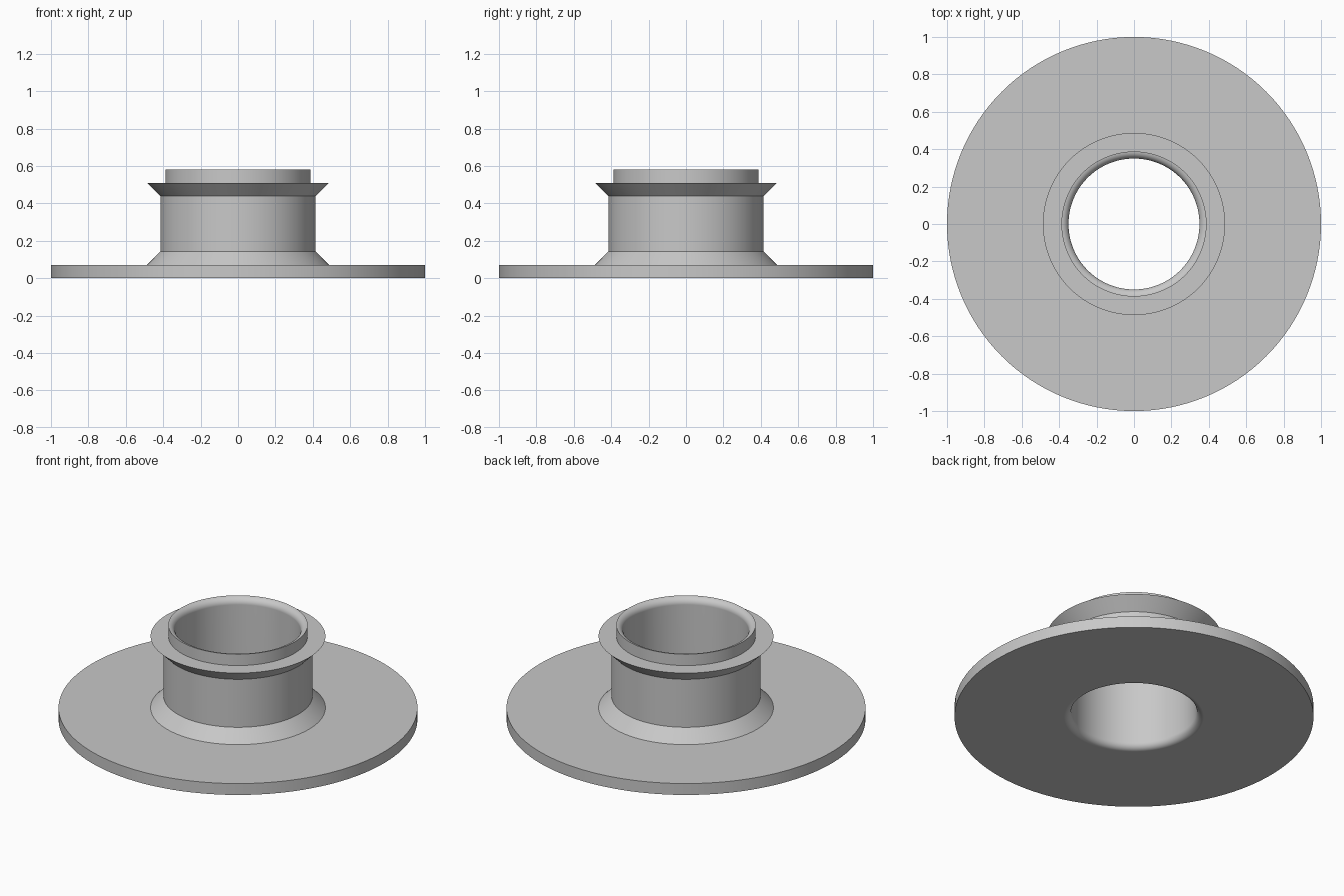
import bpy
import bmesh
from math import sin, cos, pi, radians

if "Cube" in bpy.data.objects:
    bpy.data.objects.remove(bpy.data.objects["Cube"], do_unlink=True)

SEGMENTS = 128
HEIGHT = 0.58
BORE = 0.35
FILLET = 0.04

# Plain metal colour
metal = bpy.data.materials.new("grey metal")
metal.use_nodes = True
colour = (0.58, 0.58, 0.58, 1)
metal.diffuse_color = colour
metal.node_tree.nodes["Principled BSDF"].inputs["Base Color"].default_value = colour


def fillet(z, start, end, steps=8):
    """Quarter round between the bore and a flat end."""
    angles = [start + (end - start) * i / steps for i in range(steps + 1)]
    return [(BORE + FILLET + FILLET * cos(a), z + FILLET * sin(a)) for a in angles]


def lathe(name, profile):
    """Revolve a closed (radius, z) profile around the vertical axis."""
    bm = bmesh.new()
    verts = [bm.verts.new((r, 0, z)) for r, z in profile]
    edges = [bm.edges.new((v, verts[i - 1])) for i, v in enumerate(verts)]
    bmesh.ops.spin(bm, geom=verts + edges, cent=(0, 0, 0), axis=(0, 0, 1),
                   angle=2 * pi, steps=SEGMENTS, use_merge=True)
    bmesh.ops.remove_doubles(bm, verts=bm.verts, dist=0.0001)
    bmesh.ops.recalc_face_normals(bm, faces=bm.faces)
    mesh = bpy.data.meshes.new(name)
    bm.to_mesh(mesh)
    bm.free()
    mesh.materials.append(metal)
    obj = bpy.data.objects.new(name, mesh)
    bpy.context.collection.objects.link(obj)
    bpy.context.view_layer.objects.active = obj
    obj.select_set(True)
    bpy.ops.object.shade_smooth_by_angle(angle=radians(30))
    weighted = obj.modifiers.new("flat ends", 'WEIGHTED_NORMAL')
    weighted.keep_sharp = True
    return obj


# Base disc, sloped foot, neck, flared collar and top lip
outside = [(1, 0), (1, 0.07), (0.487, 0.07), (0.415, 0.143), (0.415, 0.438),
           (0.487, 0.51), (0.388, 0.51), (0.388, HEIGHT)]
# Bore rounded at both ends
top_round = fillet(HEIGHT - FILLET, pi / 2, pi)[1:]
bottom_round = fillet(FILLET, pi, 3 * pi / 2)
lathe("flanged_bushing", outside + top_round + bottom_round)
